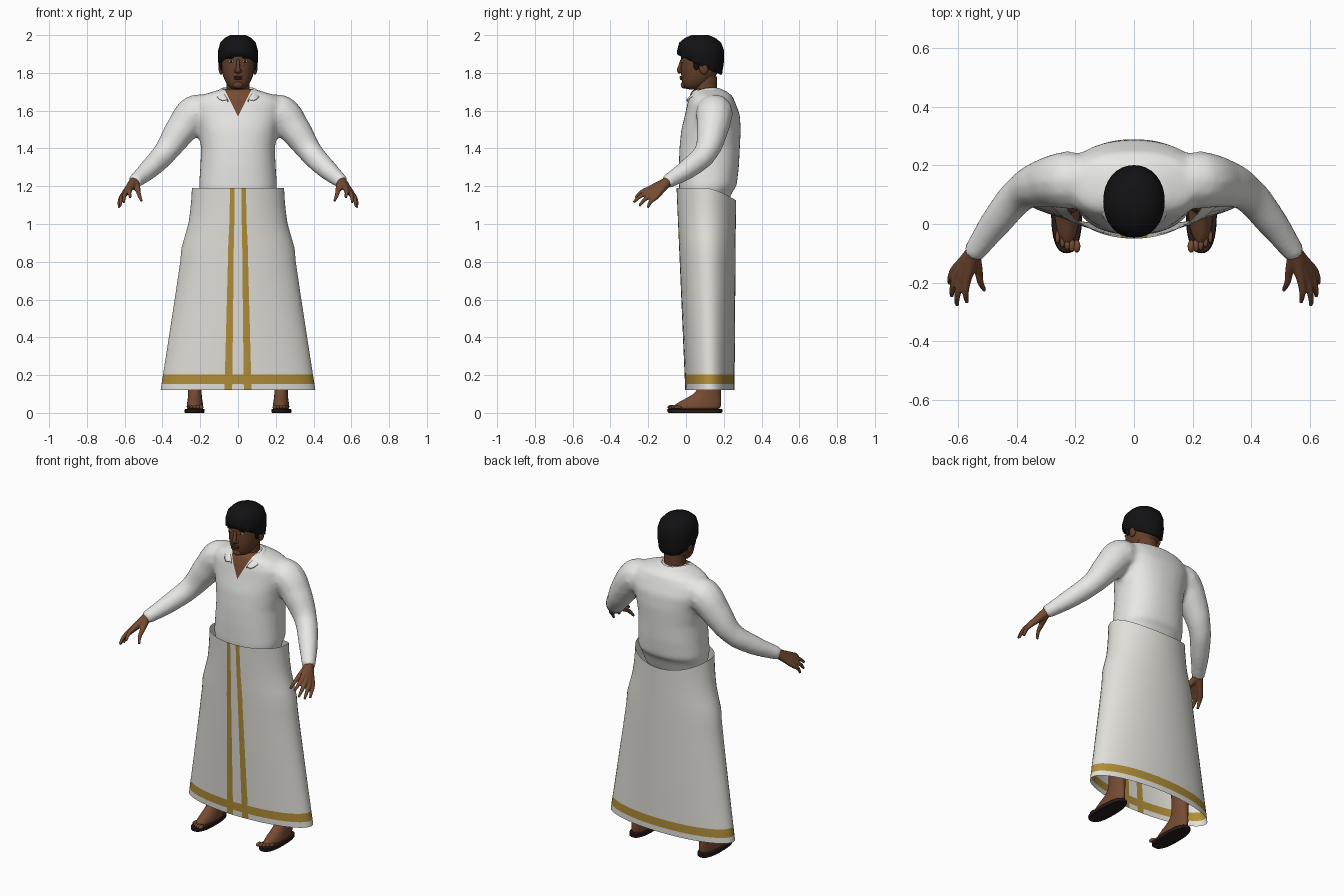
import bpy, bmesh, math
from mathutils import Vector, Matrix

cube = bpy.data.objects.get("Cube")
if cube:
    bpy.data.objects.remove(cube, do_unlink=True)


def material(name, r, g, b):
    m = bpy.data.materials.new(name)
    m.use_nodes = True
    m.diffuse_color = (r, g, b, 1)
    bsdf = m.node_tree.nodes["Principled BSDF"]
    bsdf.inputs["Base Color"].default_value = (r, g, b, 1)
    bsdf.inputs["Roughness"].default_value = 0.8
    return m


shirt_white = material("shirt white", .84, .84, .82)
cloth_cream = material("cloth cream", .75, .74, .69)
gold = material("gold border", .44, .27, .04)
skin = material("skin brown", .18, .07, .032)
face_skin = material("face brown", .13, .052, .025)
lip = material("lip brown", .085, .028, .018)
hair_black = material("hair black", .006, .006, .007)
sole_dark = material("sandal dark", .02, .012, .011)
eye_white = material("eye white", .6, .57, .52)


def add(name, bm, *mats):
    bmesh.ops.recalc_face_normals(bm, faces=bm.faces[:])
    for f in bm.faces:
        f.smooth = True
    me = bpy.data.meshes.new(name)
    bm.to_mesh(me)
    bm.free()
    ob = bpy.data.objects.new(name, me)
    bpy.context.scene.collection.objects.link(ob)
    for m in mats:
        me.materials.append(m)
    return ob


def modify(ob, kind, **settings):
    mod = ob.modifiers.new(kind.title(), kind)
    for key, value in settings.items():
        setattr(mod, key, value)
    return ob


def baked(ob):
    bpy.context.view_layer.update()
    dg = bpy.context.evaluated_depsgraph_get()
    return bpy.data.meshes.new_from_object(ob.evaluated_get(dg))


def spow(v, e):
    return math.copysign(abs(v) ** e, v)


def loft(rings, cx=0, n=24, p=2.0):
    """Stack of rounded sections: height, half width, front y, back y."""
    bm = bmesh.new()
    rows = []
    for z, half, front, back in rings:
        cy, hy = (front + back) / 2, (back - front) / 2
        rows.append([bm.verts.new((cx + half * spow(math.sin(a), 2 / p),
                                   cy - hy * spow(math.cos(a), 2 / p), z))
                     for a in (math.tau * i / n for i in range(n))])
    for lo, hi in zip(rows, rows[1:]):
        for i in range(n):
            j = (i + 1) % n
            bm.faces.new((lo[i], lo[j], hi[j], hi[i]))
    bm.faces.new(rows[0])
    bm.faces.new(rows[-1])
    return bm


def tube(bm, points, side=1):
    """Add a tapering tube through (x, y, z, radius) points."""
    cu = bpy.data.curves.new("path", "CURVE")
    cu.dimensions = "3D"
    cu.bevel_depth, cu.bevel_resolution, cu.resolution_u = 1, 4, 6
    cu.use_fill_caps = True
    sp = cu.splines.new("BEZIER")
    sp.bezier_points.add(len(points) - 1)
    for bp, (x, y, z, r) in zip(sp.bezier_points, points):
        bp.co, bp.radius = (side * x, y, z), r
        bp.handle_left_type = bp.handle_right_type = "AUTO"
    ob = bpy.data.objects.new("path", cu)
    bpy.context.scene.collection.objects.link(ob)
    bm.from_mesh(baked(ob))
    bmesh.ops.remove_doubles(bm, verts=bm.verts[:], dist=1e-5)
    bpy.data.objects.remove(ob, do_unlink=True)


def blob(name, loc, size, mat, tilt=0, pair=False):
    bm = bmesh.new()
    m = Matrix.Translation(loc) @ Matrix.Rotation(tilt, 4, "Y") @ Matrix.Diagonal((*size, 1))
    bmesh.ops.create_uvsphere(bm, u_segments=16, v_segments=10, radius=1, matrix=m)
    ob = add(name, bm, mat)
    return modify(ob, "MIRROR") if pair else ob


# Shirt: torso and sleeves fused into one skin
bm = loft([(1.08, .18, -.02, .21), (1.17, .2, -.035, .245), (1.2, .207, -.037, .268),
           (1.3, .2, -.038, .28), (1.4, .195, -.035, .285), (1.5, .21, -.025, .29),
           (1.58, .235, -.005, .285), (1.64, .24, .008, .262), (1.68, .2, .02, .245),
           (1.705, .12, .03, .21), (1.715, .08, .04, .18)], n=40, p=2.3)
sleeve = [(.15, .15, 1.6, .085), (.225, .15, 1.585, .1), (.3, .14, 1.5, .086),
          (.385, .105, 1.38, .064), (.46, .02, 1.3, .056), (.552, -.105, 1.22, .038)]
for s in (1, -1):
    tube(bm, sleeve, s)
shirt = add("shirt", bm, shirt_white, skin)
modify(shirt, "REMESH", mode="VOXEL", voxel_size=.013)
modify(shirt, "SMOOTH", factor=.5, iterations=6)
bm = bmesh.new()
bm.from_mesh(baked(shirt))
bpy.data.objects.remove(shirt, do_unlink=True)

# Open neckline, cut as a clean V in the shirt front
for s in (1, -1):
    front = [f for f in bm.faces if f.calc_center_median().y < .1 and f.calc_center_median().z > 1.52]
    geom = front + list({e for f in front for e in f.edges}) + list({v for f in front for v in f.verts})
    bmesh.ops.bisect_plane(bm, geom=geom, plane_co=(0, 0, 1.57), plane_no=(s, 0, -.5))
for f in bm.faces:
    c = f.calc_center_median()
    f.material_index = int(c.y < .1 and abs(c.x) < (c.z - 1.57) * .5)
add("shirt", bm, shirt_white, skin)

# Collar: stand and folded flap ending in points
fold = [(0, .178, 1.725), (.06, .165, 1.735), (.085, .1, 1.735), (.075, .04, 1.71), (.05, .004, 1.668)]
edge = [(0, .228, 1.682), (.08, .208, 1.686), (.128, .11, 1.692), (.122, .03, 1.678), (.083, -.008, 1.638)]
stand = [(x * .95, y, z - .04) for x, y, z in fold]
bm = bmesh.new()
rows = [[bm.verts.new(c) for c in row] for row in (stand, fold, edge)]
for a, b in zip(rows, rows[1:]):
    for i in range(4):
        bm.faces.new((a[i], a[i + 1], b[i + 1], b[i]))
collar = add("collar", bm, shirt_white)
modify(collar, "MIRROR")
modify(collar, "SOLIDIFY", thickness=.007, offset=0)
modify(collar, "SUBSURF", levels=1, render_levels=1)

# Wrapped skirt cloth with gold hem band and two front stripes
inner, outer = math.asin(.075), math.asin(.175)
half_angles = [inner, outer] + [outer + (math.pi - outer) * i / 24 for i in range(1, 24)]
angles = [-a for a in reversed(half_angles)] + [0] + half_angles + [math.pi]
profile = [(.12, .41), (.153, .405), (.203, .397), (.35, .374), (.5, .351), (.65, .328), (.8, .306),
           (.87, .3), (.93, .283), (1, .263), (1.06, .254), (1.12, .248), (1.19, .244)]
bm = bmesh.new()
rows = []
for z, half in profile:
    t = (z - .12) / 1.07
    front, back = -.004 - .046 * t, .257 + .008 * t
    row = []
    for a in angles:
        dip = .065 * max(0, -math.cos(a)) ** 1.5 * max(0, (z - 1) / .19)
        row.append(bm.verts.new((half * math.sin(a), (front + back) / 2
                                 - (back - front) / 2 * math.cos(a), z - dip)))
    rows.append(row)
n = len(angles)
for r, (lo, hi) in enumerate(zip(rows, rows[1:])):
    for i in range(n):
        j = (i + 1) % n
        f = bm.faces.new((lo[i], lo[j], hi[j], hi[i]))
        mid = abs(angles[i] + angles[j]) / 2
        f.material_index = int(r == 1 or (j > 0 and inner < mid < outer))
add("skirt_cloth", bm, cloth_cream, gold)

# Head, neck and face
neck = add("neck", loft([(1.62, .068, .04, .17), (1.68, .062, .045, .165), (1.78, .062, .05, .165)]), face_skin)
head = add("head", loft([(1.712, .025, .005, .06), (1.722, .045, -.014, .09), (1.745, .064, -.022, .125),
                         (1.78, .08, -.026, .16), (1.82, .088, -.028, .175), (1.86, .091, -.027, .185),
                         (1.9, .092, -.03, .188), (1.95, .082, -.012, .17), (1.98, .05, .02, .13)],
                        p=2.15), face_skin)
modify(head, "SUBSURF", levels=1, render_levels=1)
bm = bmesh.new()
tube(bm, [(0, -.022, 1.868, .008), (0, -.031, 1.835, .01), (0, -.035, 1.812, .013), (0, -.026, 1.8, .009)])
add("nose", bm, face_skin)
blob("nostril_wings", (.013, -.026, 1.809), (.009, .011, .008), face_skin, pair=True)
blob("upper_lip", (0, -.026, 1.779), (.024, .009, .005), lip)
blob("lower_lip", (0, -.025, 1.769), (.02, .009, .006), lip)
blob("chin", (0, -.008, 1.737), (.028, .02, .02), face_skin)
blob("ears", (.09, .095, 1.825), (.013, .024, .034), face_skin, pair=True)
blob("eye_whites", (.037, -.019, 1.861), (.015, .007, .0065), eye_white, pair=True)
blob("irises", (.037, -.023, 1.861), (.006, .005, .006), hair_black, pair=True)
blob("eyebrows", (.038, -.021, 1.88), (.021, .006, .0035), hair_black, tilt=.08, pair=True)

# Hair cap, sliced along a line falling from forehead to nape
bm = loft([(1.74, .08, 0, .165), (1.8, .098, -.03, .192), (1.86, .105, -.045, .201), (1.92, .105, -.047, .201),
           (1.96, .094, -.036, .186), (1.985, .07, -.006, .155), (2, .04, .03, .12)], n=32, p=2.1)
bmesh.ops.subdivide_edges(bm, edges=bm.edges[:], cuts=1, smooth=0)
cut = bmesh.ops.bisect_plane(bm, geom=bm.verts[:] + bm.edges[:] + bm.faces[:], plane_co=(0, -.04, 1.893),
                             plane_no=(0, -.46, -1), clear_outer=True)
bmesh.ops.holes_fill(bm, edges=[e for e in bm.edges if e.is_boundary])
add("hair", bm, hair_black)
blob("sideburns", (.09, .055, 1.845), (.01, .016, .03), hair_black, pair=True)

# Hands: each finger runs from the wrist through its knuckle to the tip
wrist = Vector((.55, -.1, 1.222))
fingers = [((.572, -.2, 1.184), (.57, -.268, 1.14)), ((.592, -.197, 1.168), (.605, -.278, 1.115)),
           ((.607, -.182, 1.153), (.623, -.248, 1.095)), ((.615, -.16, 1.142), (.63, -.203, 1.087)),
           ((.53, -.165, 1.18), (.51, -.227, 1.12))]
bm = bmesh.new()
for knuckle, tip in fingers:
    k, t = Vector(knuckle), Vector(tip)
    tube(bm, [(*wrist, .027), (*wrist.lerp(k, .55), .02), (*k, .0145),
              (*(k.lerp(t, .5) + Vector((.004, -.003, .006))), .011), (*t, .007)])
tube(bm, [(.535, -.08, 1.236, .026), (*wrist, .027), (.568, -.13, 1.2, .024)])
hands = add("hands", bm, skin)
modify(hands, "REMESH", mode="VOXEL", voxel_size=.0045, use_smooth_shade=True)
modify(hands, "SMOOTH", factor=.5, iterations=2)
modify(hands, "MIRROR")

# Legs with feet, toes and sandals
legs = add("legs_and_feet", loft([(.015, .04, -.07, .178), (.03, .045, -.075, .185), (.048, .043, -.055, .187),
                                  (.07, .039, -.015, .187), (.095, .036, .035, .185), (.125, .036, .065, .185),
                                  (.2, .04, .07, .185), (.35, .052, .06, .195), (.6, .058, .04, .195),
                                  (.95, .07, .02, .2)], cx=.228), skin)
modify(legs, "SUBSURF", levels=1, render_levels=1)
modify(legs, "MIRROR")
for i in range(5):
    blob(f"toe_{i + 1}", (.195 + .0165 * i, -.076 + .004 * i * i / 2, .03),
         (.012 - .001 * i, .022, .012 - .001 * i), skin, pair=True)
soles = add("sandal_soles", loft([(0, .05, -.093, .188), (.005, .053, -.098, .192), (.018, .053, -.1, .192),
                                  (.021, .05, -.096, .188)], cx=.23, n=32, p=2.5), sole_dark)
modify(soles, "MIRROR")
for ob in (soles, neck):
    with bpy.context.temp_override(object=ob, active_object=ob, selected_objects=[ob],
                                   selected_editable_objects=[ob]):
        bpy.ops.object.shade_smooth_by_angle()
